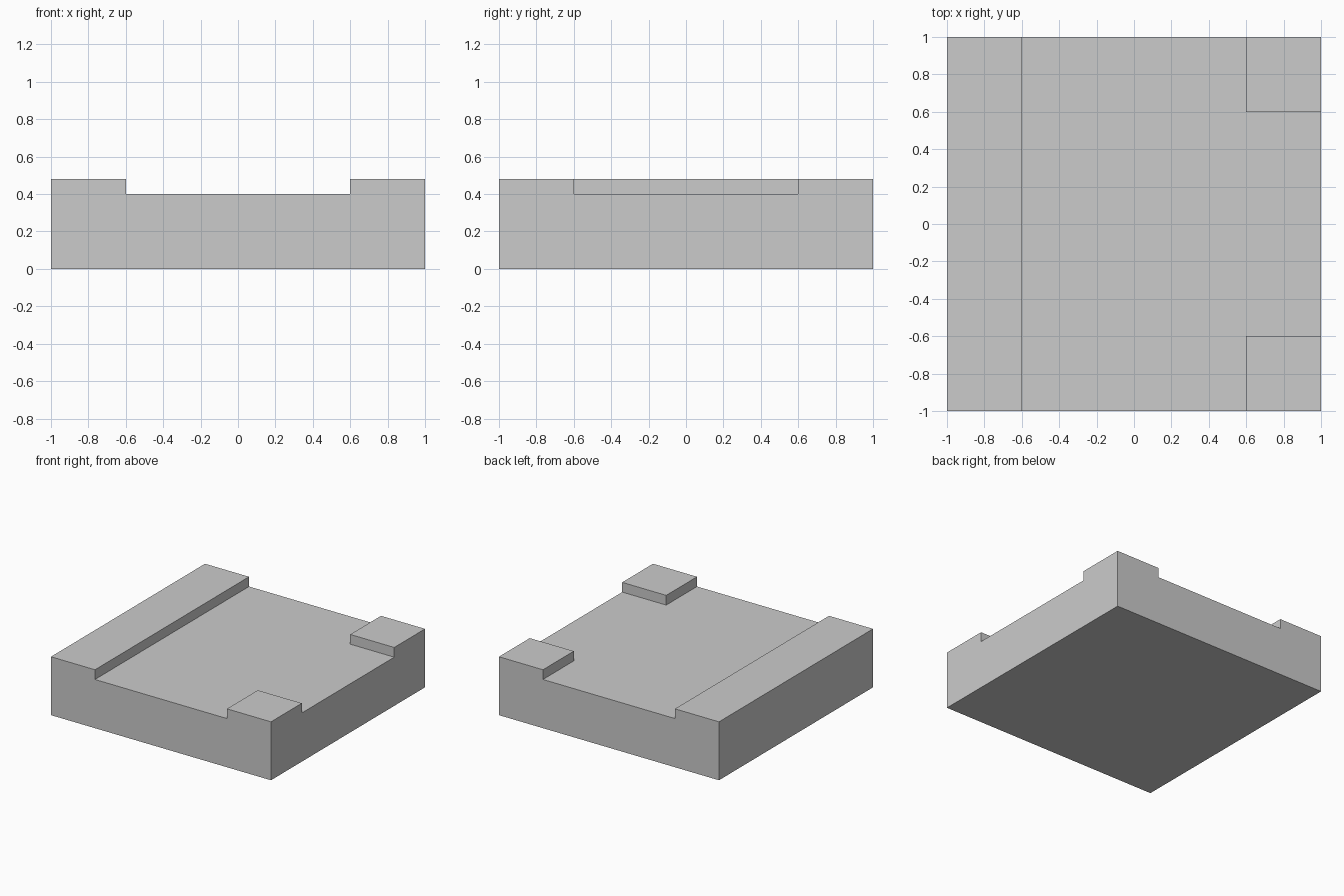
import bpy
import bmesh
from math import radians
from mathutils import Matrix, Vector

if "Cube" in bpy.data.objects:
    bpy.data.objects.remove(bpy.data.objects["Cube"])

HALF, INNER = 1.0, 0.6      # outer half-width, inner edge of raised areas
FLOOR_Z, RIM = 0.4, 0.08    # slab height, extra height of raised areas

bm = bmesh.new()

# Solid square slab
bmesh.ops.create_cube(bm, size=1.0, matrix=Matrix.Translation((0, 0, FLOOR_Z / 2))
                      @ Matrix.Diagonal((2 * HALF, 2 * HALF, FLOOR_Z, 1)))

# Score the slab into a 3 x 3 layout
for axis in (Vector((1, 0, 0)), Vector((0, 1, 0))):
    for side in (-INNER, INNER):
        bmesh.ops.bisect_plane(bm, geom=bm.verts[:] + bm.edges[:] + bm.faces[:],
                               plane_co=axis * side, plane_no=axis)


def is_raised(face):
    c = face.calc_center_median()
    return face.normal.z > 0.9 and (c.x < -INNER or (c.x > INNER and abs(c.y) > INNER))


# Raise the left strip and the two right corner pads
bm.normal_update()
raised = [f for f in bm.faces if is_raised(f)]
ext = bmesh.ops.extrude_face_region(bm, geom=raised)
top = [v for v in ext["geom"] if isinstance(v, bmesh.types.BMVert)]
bmesh.ops.translate(bm, verts=top, vec=(0, 0, RIM))

# Merge coplanar pieces into clean faces
bmesh.ops.dissolve_limit(bm, angle_limit=radians(1), verts=bm.verts[:], edges=bm.edges[:])
bmesh.ops.recalc_face_normals(bm, faces=bm.faces[:])

mesh = bpy.data.meshes.new("slab_with_raised_edges")
bm.to_mesh(mesh)
bm.free()
slab = bpy.data.objects.new("slab_with_raised_edges", mesh)
bpy.context.collection.objects.link(slab)
